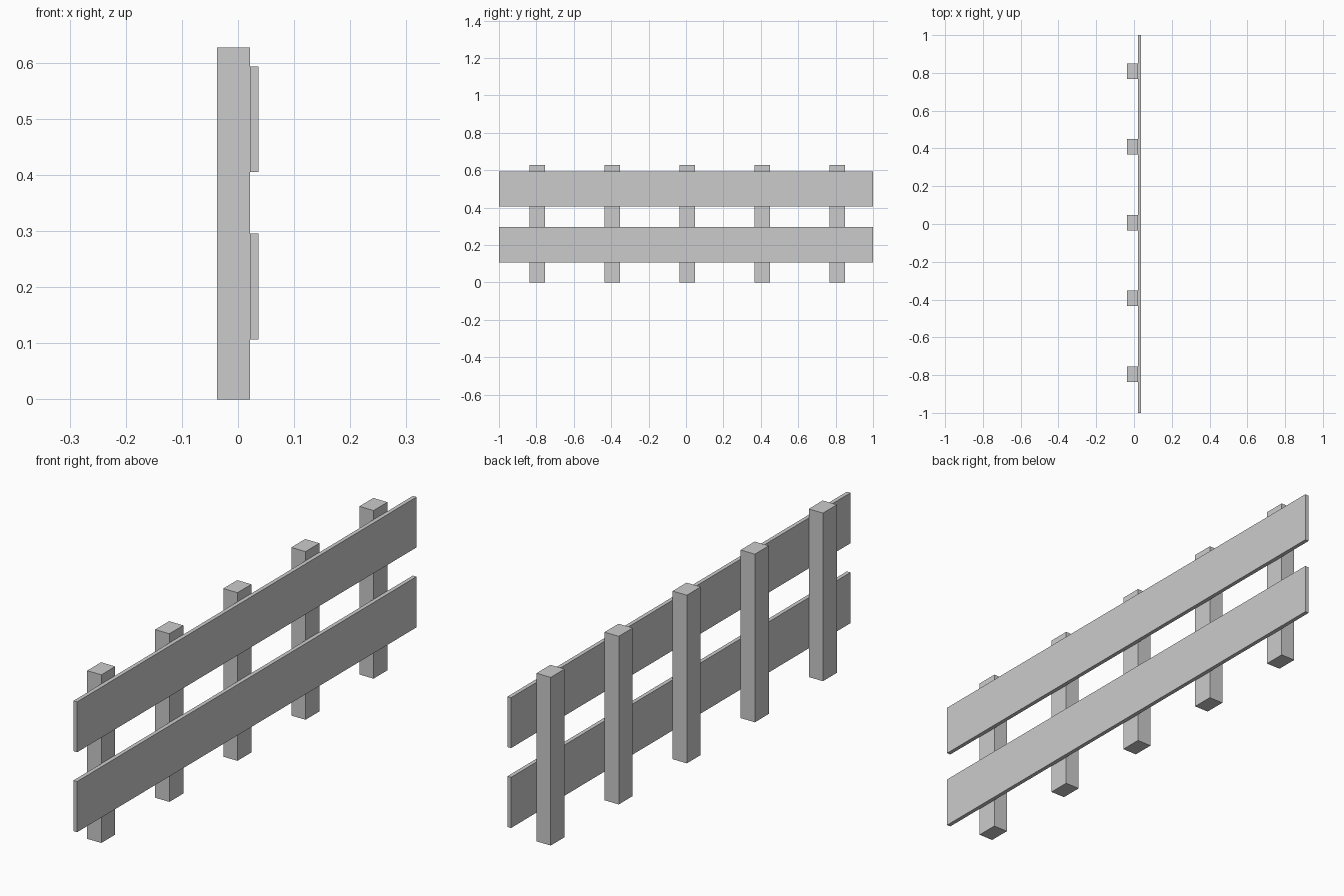
import bpy

if "Cube" in bpy.data.objects:
    bpy.data.objects.remove(bpy.data.objects["Cube"])


def box(name, x, y, z):
    """Box from (min, max) ranges on each axis."""
    bpy.ops.mesh.primitive_cube_add(
        size=1, location=[(a + b) / 2 for a, b in (x, y, z)])
    ob = bpy.context.object
    ob.name = name
    ob.scale = [b - a for a, b in (x, y, z)]
    bpy.ops.object.transform_apply(location=False, rotation=False, scale=True)
    return ob


# Five evenly spaced upright posts
for i in range(5):
    y = 0.007 + (i - 2) * 0.401
    box(f"post_{i + 1}", (-0.037, 0.0215), (y - 0.041, y + 0.041), (0, 0.627))

# Two long boards fixed to the outer face of the posts
box("lower_rail", (0.0215, 0.0365), (-1, 1), (0.107, 0.296))
box("upper_rail", (0.0215, 0.0365), (-1, 1), (0.405, 0.593))
